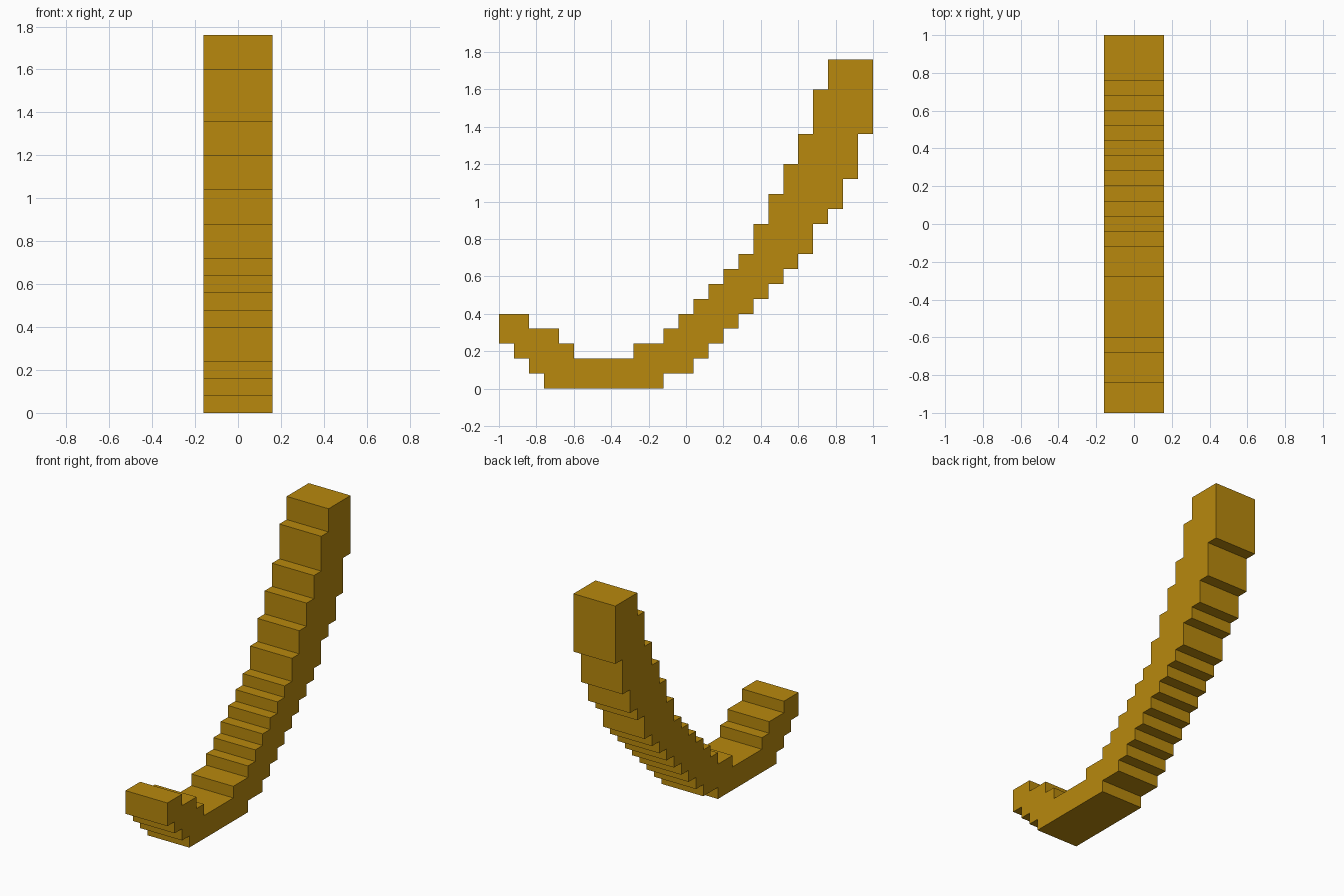
import bpy, bmesh

if "Cube" in bpy.data.objects:
    bpy.data.objects.remove(bpy.data.objects["Cube"])

U = 0.08          # size of one step
HALF_WIDTH = 0.16

# Stepped edges as (column where the run ends, height), in steps from y = -1
TOP = [(2, 5), (4, 4), (5, 3), (9, 2), (11, 3), (12, 4), (13, 5), (14, 6), (15, 7),
       (16, 8), (17, 9), (18, 11), (19, 13), (20, 15), (21, 17), (22, 20), (25, 22)]
BOTTOM = [(1, 3), (2, 2), (3, 1), (11, 0), (13, 1), (14, 2), (15, 3), (16, 4), (17, 5),
          (18, 6), (19, 7), (20, 8), (21, 9), (22, 11), (23, 12), (24, 14), (25, 17)]


def staircase(runs):
    """Corner points of a stepped line, from front to back."""
    points, start = [], 0
    for end, height in runs:
        points += [(start, height), (end, height)]
        start = end
    return points


# Curved bar: stepped side profile extruded across x
profile = staircase(BOTTOM) + staircase(TOP)[::-1]
bm = bmesh.new()
side = bm.faces.new([bm.verts.new((-HALF_WIDTH, -1 + U * y, U * z)) for y, z in profile])
extruded = bmesh.ops.extrude_face_region(bm, geom=[side], use_keep_orig=True)
moved = [v for v in extruded["geom"] if isinstance(v, bmesh.types.BMVert)]
bmesh.ops.translate(bm, verts=moved, vec=(2 * HALF_WIDTH, 0, 0))
bmesh.ops.recalc_face_normals(bm, faces=bm.faces)

mesh = bpy.data.meshes.new("curved_bar")
bm.to_mesh(mesh)
bm.free()

gold = bpy.data.materials.new("dark gold")
gold.diffuse_color = (0.479, 0.25, 0.004, 1)
gold.use_nodes = True
gold.node_tree.nodes["Principled BSDF"].inputs["Base Color"].default_value = gold.diffuse_color
mesh.materials.append(gold)
bpy.context.collection.objects.link(bpy.data.objects.new("curved_bar", mesh))
